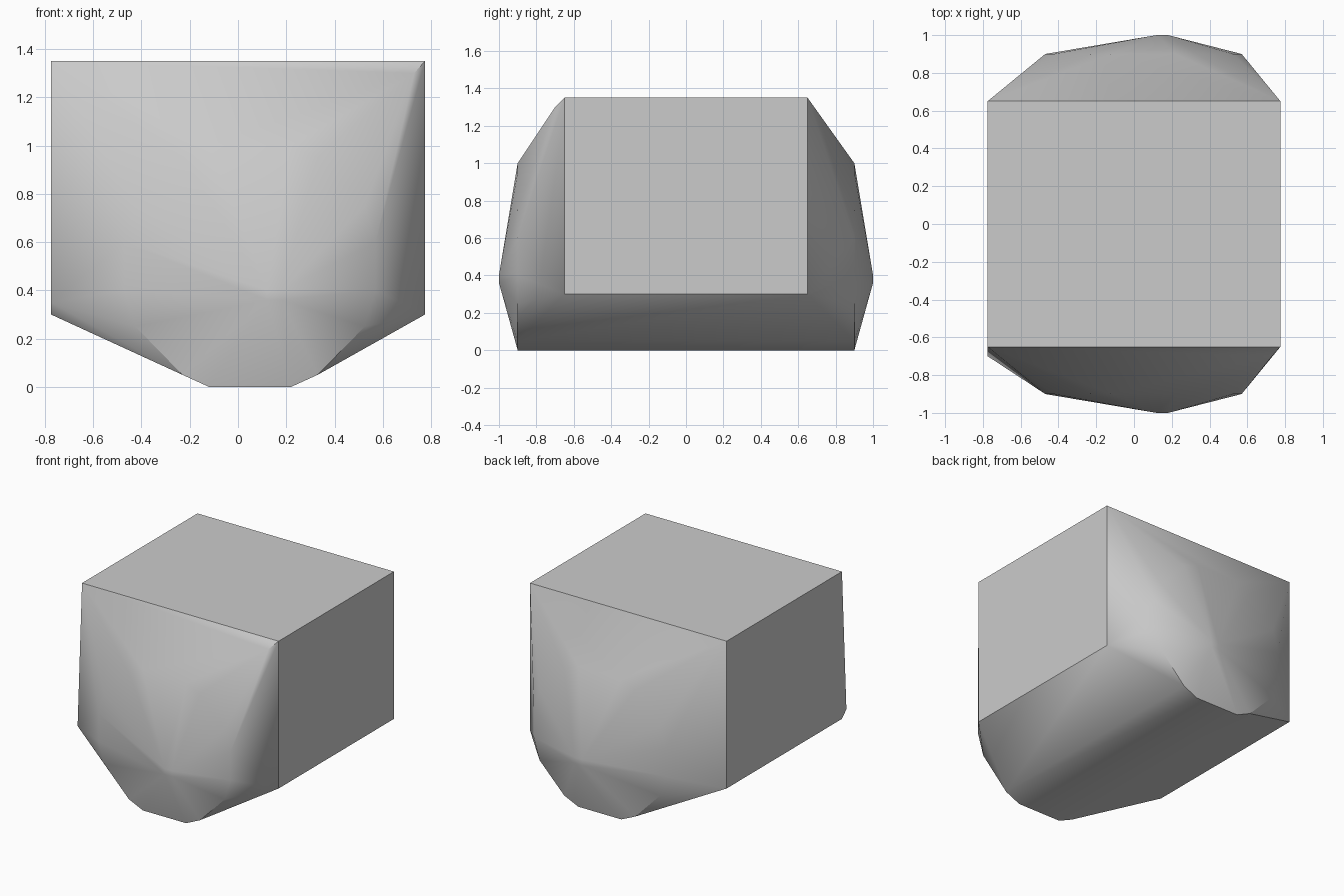
import bpy, bmesh, math

cube = bpy.data.objects.get("Cube")
if cube:
    bpy.data.objects.remove(cube, do_unlink=True)

# Material
grey = bpy.data.materials.new("light_grey")
grey.use_nodes = True
colour = (0.6, 0.6, 0.6, 1)
grey.diffuse_color = colour
grey.node_tree.nodes["Principled BSDF"].inputs["Base Color"].default_value = colour

SIGNS = (-1, 1)
points = []

# Central block corners
for x in SIGNS:
    for y in SIGNS:
        for z in (0.30, 1.35):
            points.append((x * 0.775, y * 0.65, z))

# Rounded ends: a ring off-centre in x, and a shallow peak in front of it
ring = [(0.52, 0.10), (0.475, 0.25), (0.28, 0.45), (0.17, 0.50)]
for end in SIGNS:
    for dx, dz in ring:
        for sx in SIGNS:
            for sz in SIGNS:
                points.append((0.05 + sx * dx, end * 0.9, 0.5 + sz * dz))
    for x in (0.12, 0.18):
        for z in (0.36, 0.40):
            points.append((x, end, z))

# Small bumps at two opposite front corners
points += [(0.73, -0.70, 1.30), (-0.775, -0.70, 0.35)]

# Wrap the points in one convex shell
bm = bmesh.new()
for p in points:
    bm.verts.new(p)
hull = bmesh.ops.convex_hull(bm, input=bm.verts[:])
inside = {g for g in hull["geom_interior"] + hull["geom_unused"]
          if isinstance(g, bmesh.types.BMVert)}
bmesh.ops.delete(bm, geom=list(inside), context="VERTS")
bmesh.ops.dissolve_limit(bm, angle_limit=math.radians(0.3),
                         verts=bm.verts[:], edges=bm.edges[:])
bmesh.ops.recalc_face_normals(bm, faces=bm.faces[:])

mesh = bpy.data.meshes.new("faceted_block")
bm.to_mesh(mesh)
bm.free()
mesh.materials.append(grey)
block = bpy.data.objects.new("faceted_block", mesh)
bpy.context.collection.objects.link(block)

# Soft ends, crisp block edges
bpy.ops.object.select_all(action="DESELECT")
block.select_set(True)
bpy.context.view_layer.objects.active = block
bpy.ops.object.shade_smooth_by_angle(angle=math.radians(35))
